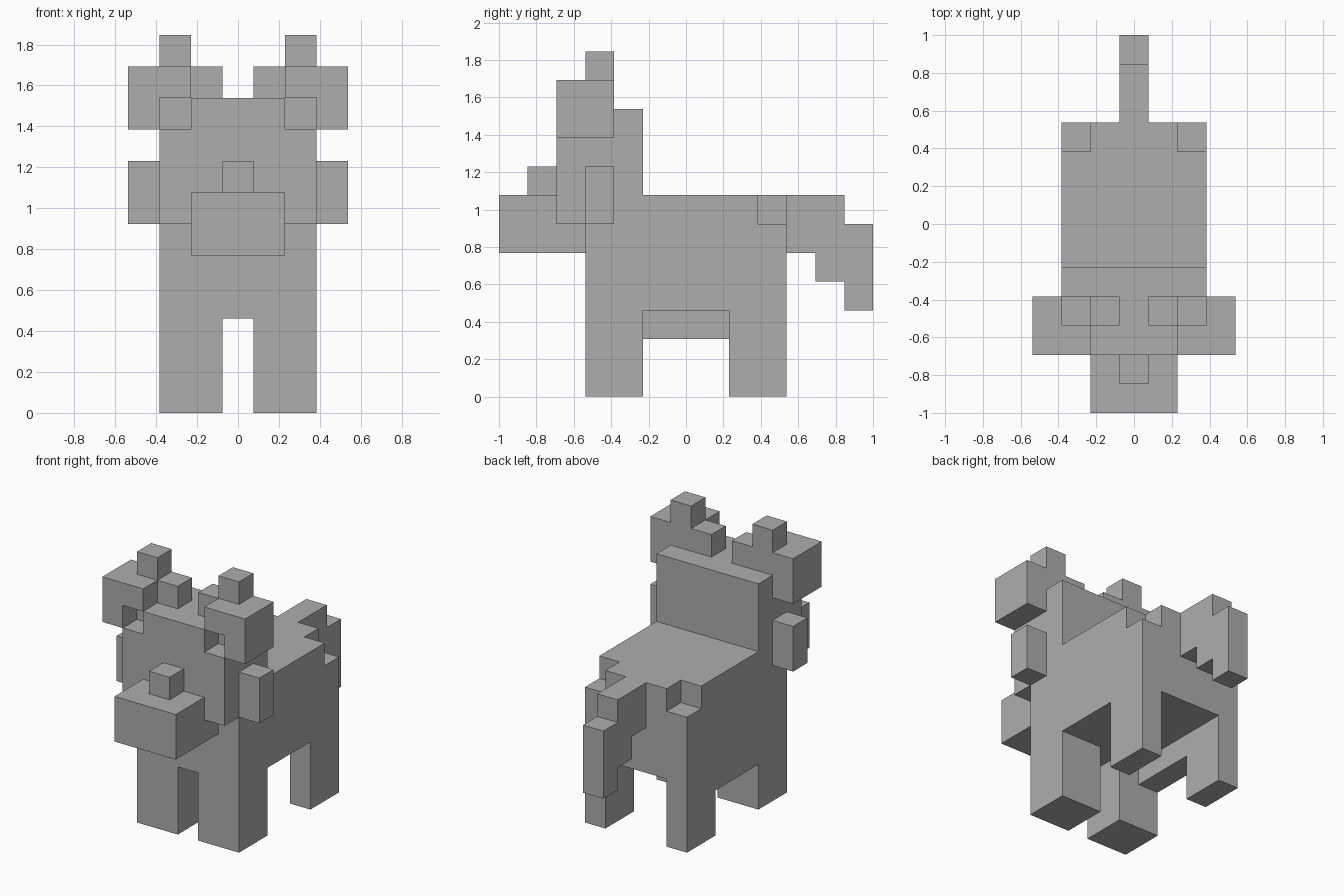
import bpy
import bmesh
from mathutils import Vector

U = 2 / 13  # one block of the blocky style

cube = bpy.data.objects.get("Cube")
if cube:
    bpy.data.objects.remove(cube, do_unlink=True)

grey = bpy.data.materials.new("plain_grey")
grey.use_nodes = True
COLOUR = (0.42, 0.42, 0.42, 1)
grey.diffuse_color = COLOUR
grey.node_tree.nodes["Principled BSDF"].inputs["Base Color"].default_value = COLOUR


def extrude(name, axis, profile, start, end, flip=1):
    """Extrude a flat outline along an axis; the outline uses the other two axes in order."""
    bm = bmesh.new()

    def place(a, b):
        co = [a, b]
        co.insert("xyz".index(axis), start)
        return Vector((co[0] * flip, co[1], co[2])) * U

    face = bm.faces.new([bm.verts.new(place(a, b)) for a, b in profile])
    grown = bmesh.ops.extrude_face_region(bm, geom=[face])["geom"]
    step = Vector([(end - start) * U if c == axis else 0 for c in "xyz"])
    step.x *= flip
    bmesh.ops.translate(bm, vec=step, verts=[g for g in grown if isinstance(g, bmesh.types.BMVert)])
    bmesh.ops.recalc_face_normals(bm, faces=bm.faces)
    mesh = bpy.data.meshes.new(name)
    bm.to_mesh(mesh)
    bm.free()
    mesh.materials.append(grey)
    obj = bpy.data.objects.new(name, mesh)
    bpy.context.collection.objects.link(obj)


def box(name, x, y, z, flip=1):
    extrude(name, "z", [(x[0], y[0]), (x[1], y[0]), (x[1], y[1]), (x[0], y[1])], *z, flip)


def symmetric(half):
    """Complete an outline from its right-hand half."""
    return half + [(-a, b) for a, b in reversed(half)]


# Body, with the upper rear corners stepped in
box("body", (-2.5, 2.5), (-3.5, 3.5), (3, 6))
extrude("back", "z", symmetric([(2.5, -1.5), (2.5, 2.5), (1.5, 2.5), (1.5, 3.5)]), 6, 7)
box("belly_flap", (-2.5, -1.5), (-1.5, 1.5), (2, 3))

# Head, with the front upper corners cut out
box("head", (-2.5, 2.5), (-3.5, -1.5), (6, 10))
extrude("face", "y", symmetric([(2.5, 6), (2.5, 9), (1.5, 9), (1.5, 10)]), -4.5, -3.5)

# Snout and nose
extrude("snout", "x", [(-6.5, 5), (-3.5, 5), (-3.5, 6), (-4.5, 6), (-4.5, 7), (-6.5, 7)], -1.5, 1.5)
box("nose", (-0.5, 0.5), (-5.5, -4.5), (7, 8))

# Drooping stepped tail
extrude("tail", "x", [(3.5, 5), (4.5, 5), (4.5, 4), (5.5, 4), (5.5, 3), (6.5, 3),
                      (6.5, 6), (5.5, 6), (5.5, 7), (3.5, 7)], -0.5, 0.5)

# Paired parts
antler_front = [(1.5, 10), (2.5, 10), (2.5, 9), (3.5, 9), (3.5, 11), (1.5, 11)]
antler_back = [(0.5, 10), (2.5, 10), (2.5, 9), (3.5, 9), (3.5, 11),
               (2.5, 11), (2.5, 12), (1.5, 12), (1.5, 11), (0.5, 11)]
for side, flip in (("left", 1), ("right", -1)):
    box(f"front_leg_{side}", (0.5, 2.5), (-3.5, -1.5), (0, 3), flip)
    box(f"rear_leg_{side}", (1.5, 2.5), (1.5, 3.5), (0, 3), flip)
    box(f"ear_{side}", (2.5, 3.5), (-3.5, -2.5), (6, 8), flip)
    extrude(f"antler_front_{side}", "y", antler_front, -4.5, -3.5, flip)
    extrude(f"antler_back_{side}", "y", antler_back, -3.5, -2.5, flip)
